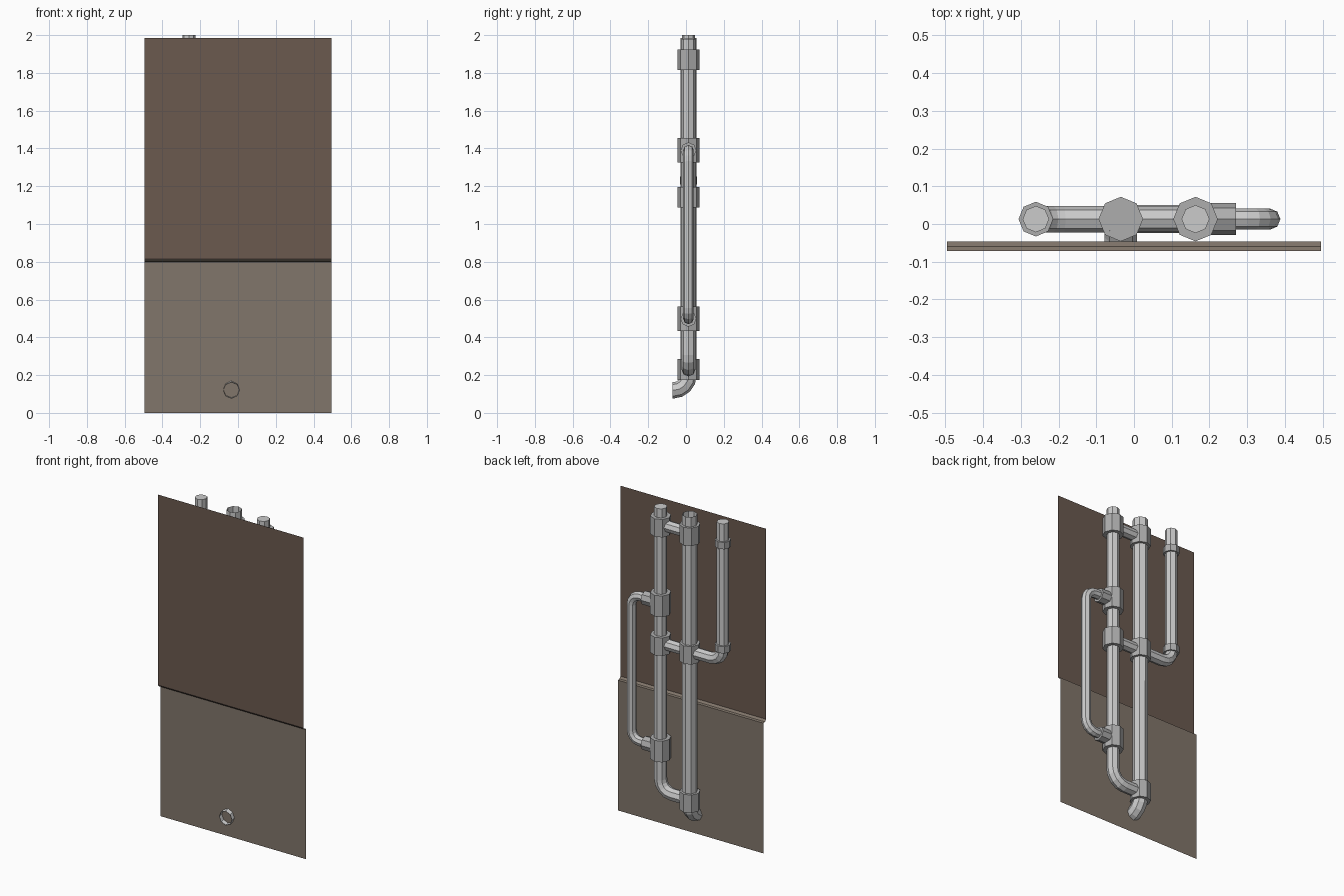
import bpy, bmesh
from math import pi, cos, sin
from mathutils import Vector

if "Cube" in bpy.data.objects:
    bpy.data.objects.remove(bpy.data.objects["Cube"])

Y = 0.013                      # depth of the pipe plane
LEFT, MID, RIGHT, BYPASS = -0.26, -0.035, 0.163, 0.36


def material(name, rgb):
    m = bpy.data.materials.new(name)
    m.diffuse_color = (*rgb, 1)
    m.use_nodes = True
    m.node_tree.nodes["Principled BSDF"].inputs["Base Color"].default_value = m.diffuse_color
    return m


fitting_mat = material("fitting_grey", (0.42, 0.42, 0.42))
upper_mat = material("upper_wall_brown", (0.145, 0.10, 0.078))
lower_mat = material("lower_wall_tan", (0.22, 0.18, 0.145))


def finish(name, bm, mat=None):
    me = bpy.data.meshes.new(name)
    bm.to_mesh(me)
    bm.free()
    if mat:
        me.materials.append(mat)
    ob = bpy.data.objects.new(name, me)
    bpy.context.collection.objects.link(ob)
    return ob


def rounded(points, bend, steps=4):
    """Replace each inner right-angle corner of a path by an arc."""
    pts = [Vector(p) for p in points]
    out = [pts[0]]
    for a, c, b in zip(pts, pts[1:], pts[2:]):
        u, v = (a - c).normalized(), (b - c).normalized()
        centre = c + (u + v) * bend
        for i in range(steps + 1):
            t = i / steps * pi / 2
            out.append(centre - v * bend * cos(t) - u * bend * sin(t))
    return out + [pts[-1]]


def tube(name, points, r, bend=0.07, normal=(0, 1, 0), caps=False, mat=None):
    """Sweep an octagon along a planar path."""
    path, n = rounded(points, bend), Vector(normal)
    bm = bmesh.new()
    rings = []
    for i, p in enumerate(path):
        back = (p - path[i - 1]).normalized() if i else Vector()
        ahead = (path[i + 1] - p).normalized() if i < len(path) - 1 else Vector()
        side = n.cross((back + ahead).normalized())
        rings.append([bm.verts.new(p + side * r * cos(k * pi / 4) + n * r * sin(k * pi / 4))
                      for k in range(8)])
    for a, b in zip(rings, rings[1:]):
        for k in range(8):
            j = (k + 1) % 8
            bm.faces.new((a[k], a[j], b[j], b[k]))
    if caps:
        bm.faces.new(rings[0][::-1])
        bm.faces.new(rings[-1])
    return finish(name, bm, mat)


def fitting(name, x, z, height, r=0.059):
    tube(name, [(x, Y, z - height / 2), (x, Y, z + height / 2)], r, caps=True, mat=fitting_mat)


def wall(name, profile, mat):
    """Thin sheet: a (y, z) profile stretched across the width."""
    bm = bmesh.new()
    rows = [[bm.verts.new((x, y, z)) for x in (-0.495, 0.495)] for y, z in profile]
    for a, b in zip(rows, rows[1:]):
        bm.faces.new((a[0], a[1], b[1], b[0]))
    finish(name, bm, mat)


# Wall sheets with a small ledge between them
wall("lower_wall", [(-0.046, 0), (-0.046, 0.80), (-0.06, 0.803), (-0.071, 0.815)], lower_mat)
wall("upper_wall", [(-0.071, 0.815), (-0.071, 1.985)], upper_mat)

# Main pipe, open at both ends, its outlet bending through the wall
tube("main_pipe", [(MID, Y, 1.985), (MID, Y, 0.12), (MID, -0.071, 0.12)],
     0.043, bend=0.078, normal=(1, 0, 0))
# Right pipe, bending into the main pipe at the bottom
tube("right_pipe", [(RIGHT, Y, 1.98), (RIGHT, Y, 0.23), (MID, Y, 0.23)],
     0.037, bend=0.08, caps=True)
# Left pipe, bending into the main pipe halfway up
tube("left_pipe", [(LEFT, Y, 2.0), (LEFT, Y, 1.142), (MID, Y, 1.142)],
     0.035, bend=0.075, caps=True)
# Bypass loop on the right
tube("bypass_pipe", [(RIGHT, Y, 1.39), (BYPASS, Y, 1.39), (BYPASS, Y, 0.498), (RIGHT, Y, 0.498)],
     0.028, bend=0.06)
# Cross links between main and right pipe
for i, z in enumerate((1.87, 1.142)):
    tube(f"cross_link_{i + 1}", [(MID, Y, z), (RIGHT, Y, z)], 0.034)

# Octagonal fittings
for i, z in enumerate((1.87, 1.142, 0.23)):
    fitting(f"main_fitting_{i + 1}", MID, z, 0.11)
for i, (z, h) in enumerate(((1.87, 0.11), (1.39, 0.13), (1.142, 0.11), (0.498, 0.13))):
    fitting(f"right_fitting_{i + 1}", RIGHT, z, h)
for i, z in enumerate((1.87, 1.23)):
    fitting(f"left_collar_{i + 1}", LEFT, z, 0.042, 0.046)
# Side sockets of the bypass tees
for i, z in enumerate((1.39, 0.498)):
    tube(f"bypass_socket_{i + 1}", [(RIGHT, Y, z), (0.27, Y, z)], 0.042, caps=True, mat=fitting_mat)
